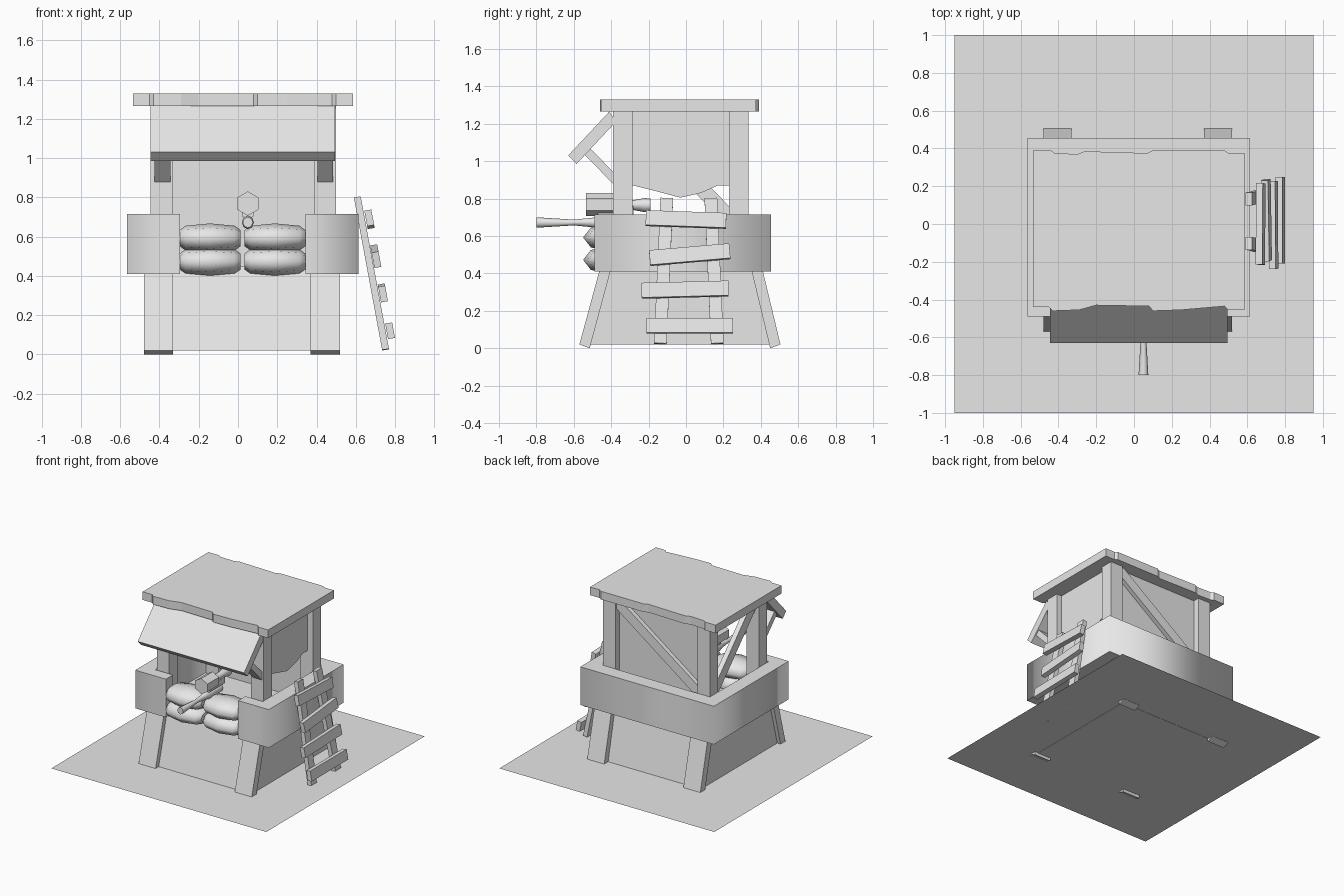
import bpy, bmesh, math
from mathutils import Matrix, Vector

cube = bpy.data.objects.get("Cube")
if cube:
    bpy.data.objects.remove(cube)

grey = bpy.data.materials.new("plain grey")
grey.use_nodes = True
colour = (0.8, 0.8, 0.8, 1)
grey.diffuse_color = colour
grey.node_tree.nodes["Principled BSDF"].inputs["Base Color"].default_value = colour


def finish(name, bm):
    bmesh.ops.recalc_face_normals(bm, faces=bm.faces)
    mesh = bpy.data.meshes.new(name)
    bm.to_mesh(mesh)
    bm.free()
    mesh.materials.append(grey)
    obj = bpy.data.objects.new(name, mesh)
    bpy.context.collection.objects.link(obj)
    return obj


def place(axis, a, b, depth):
    """Turn a 2D profile point plus depth along an axis into 3D."""
    return {"x": (depth, a, b), "y": (a, depth, b), "z": (a, b, depth)}[axis]


def prism(name, axis, pts, lo, hi, soft_corners=False):
    """Extrude a 2D profile along an axis."""
    bm = bmesh.new()
    ends = [[bm.verts.new(place(axis, a, b, d)) for a, b in pts] for d in (lo, hi)]
    for ring in ends:
        bm.faces.new(ring)
    n = len(pts)
    for i in range(n):
        j = (i + 1) % n
        side = bm.faces.new((ends[0][i], ends[0][j], ends[1][j], ends[1][i]))
        side.smooth = soft_corners
    return finish(name, bm)


def rect(a0, a1, b0, b1):
    return [(a0, b0), (a1, b0), (a1, b1), (a0, b1)]


def beam(name, axis, start, end, width, lo, hi):
    """Flat bar between two profile points."""
    s, e = Vector(start), Vector(end)
    d = (e - s).normalized() * width / 2
    off = Vector((-d.y, d.x))
    return prism(name, axis, [s - off, e - off, e + off, s + off], lo, hi)


def loft(name, axis, centre, rings, sides, ra, rb, smooth=True):
    """Stack scaled polygons along an axis; rings are (position, scale)."""
    bm = bmesh.new()
    loops = []
    for pos, s in rings:
        loop = []
        for k in range(sides):
            t = math.tau * k / sides + math.pi / 2
            p = Vector(place(axis, ra * s * math.cos(t), rb * s * math.sin(t), pos))
            loop.append(bm.verts.new(p + Vector(centre)))
        loops.append(loop)
    for l0, l1 in zip(loops, loops[1:]):
        for k in range(sides):
            m = (k + 1) % sides
            bm.faces.new((l0[k], l0[m], l1[m], l1[k])).smooth = smooth
    bm.faces.new(loops[0])
    bm.faces.new(loops[-1])
    return finish(name, bm)


# Ground sheet
bm = bmesh.new()
bm.faces.new([bm.verts.new((x, y, 0.022)) for x, y in rect(-0.95, 0.95, -1, 1)])
finish("ground_sheet", bm)

# Tapered base and splayed legs
prism("base", "x", [(-0.53, 0.02), (0.455, 0.02), (0.36, 0.45), (-0.415, 0.45)], -0.45, 0.49)
front_leg = [(-0.57, 0.02), (-0.515, 0), (-0.38, 0.5), (-0.44, 0.5)]
back_leg = [(0.505, 0.02), (0.45, 0), (0.33, 0.5), (0.39, 0.5)]
for side, x0 in (("right", -0.48), ("left", 0.37)):
    prism(side + "_front_leg", "x", front_leg, x0, x0 + 0.15)
    prism(side + "_back_leg", "x", back_leg, x0, x0 + 0.15)

# Parapet wrapping the cabin, open in the middle of the front
parapet = [(-0.295, -0.49), (-0.565, -0.49), (-0.565, 0.455), (0.615, 0.455),
           (0.615, -0.49), (0.345, -0.49), (0.345, -0.4), (0.5, -0.4),
           (0.5, 0.34), (-0.45, 0.34), (-0.45, -0.4), (-0.295, -0.4)]
belt = prism("parapet", "z", parapet, 0.41, 0.715, soft_corners=True)
sharp_spots = [Vector(parapet[i]) for i in (0, 5, 6, 11)]
for e in belt.data.edges:
    p, q = (belt.data.vertices[i].co for i in e.vertices)
    flat = abs(p.z - q.z) < 0.01
    e.use_edge_sharp = flat or any((p.xy - s).length < 0.01 for s in sharp_spots)

# Cabin posts
for side, x0 in (("right", -0.445), ("left", 0.39)):
    for end, y0 in (("front", -0.39), ("back", 0.23)):
        prism(f"{side}_{end}_post", "z", rect(x0, x0 + 0.11, y0, y0 + 0.105), 0.42, 1.27)

# Back wall, braces and hanging side cloth
prism("back_wall", "y", rect(-0.36, 0.42, 0.42, 1.27), 0.265, 0.285)
beam("back_brace", "y", (0.41, 1.25), (-0.35, 0.7), 0.08, 0.285, 0.32)
beam("right_brace", "x", (0.27, 0.66), (-0.3, 1.25), 0.08, -0.42, -0.38)
cloth = [(-0.3, 1.27), (-0.3, 0.875), (-0.2, 0.85), (-0.03, 0.805), (0.08, 0.83),
         (0.17, 0.87), (0.24, 0.87), (0.24, 1.27)]
prism("side_cloth", "x", cloth, 0.435, 0.455)

# Roof slab with ragged front and back edges
roof = [(-0.535, -0.44), (-0.45, -0.44), (-0.43, -0.46), (-0.29, -0.455), (-0.2, -0.43),
        (0.08, -0.435), (0.1, -0.46), (0.25, -0.455), (0.48, -0.435), (0.5, -0.455),
        (0.585, -0.455), (0.585, 0.375), (0.5, 0.375), (0.48, 0.39), (0.1, 0.39),
        (0.07, 0.375), (-0.26, 0.385), (-0.3, 0.37), (-0.42, 0.375), (-0.44, 0.39),
        (-0.535, 0.39)]
prism("roof", "z", roof, 1.265, 1.33)

# Tilted awning and its struts
prism("awning", "x", [(-0.41, 1.265), (-0.63, 1.03), (-0.585, 0.985), (-0.375, 1.21)], -0.445, 0.495)
for side, x0 in (("right", -0.425), ("left", 0.405)):
    beam(side + "_awning_strut", "x", (-0.535, 1.06), (-0.37, 0.89), 0.045, x0, x0 + 0.08)

# Sandbags stacked in the opening
bag = [(-0.155, 0.55), (-0.125, 0.84), (0, 1), (0.125, 0.84), (0.155, 0.55)]
for row, z in (("lower", 0.472), ("upper", 0.592)):
    for side, x in (("right", -0.142), ("left", 0.188)):
        loft(f"{row}_{side}_sandbag", "x", (x, -0.41, z), bag, 8, 0.14, 0.075)

# Mounted gun: barrel, hexagonal drum, receiver and grip
loft("gun_barrel", "y", (0.05, 0, 0.672),
     [(-0.8, 1), (-0.6, 0.55), (-0.5, 0.9), (-0.47, 1.2), (-0.3, 1.2)], 8, 0.026, 0.028)
loft("gun_drum", "y", (0.05, 0, 0.768), [(-0.535, 1), (-0.39, 1)], 6, 0.062, 0.062, False)
loft("gun_receiver", "y", (0.05, 0, 0.73), [(-0.47, 1), (-0.28, 1)], 6, 0.035, 0.05, False)
loft("gun_grip", "y", (0.05, 0, 0.765),
     [(-0.39, 0.8), (-0.28, 0.7), (-0.22, 1), (-0.19, 0.9)], 8, 0.038, 0.038)

# Leaning ladder: two stiles and four crooked rungs
lean = math.radians(10.5)


def plank(name, centre, size, roll):
    bm = bmesh.new()
    bmesh.ops.create_cube(bm, size=1)
    turn = Matrix.Rotation(-lean, 4, "Y") @ Matrix.Rotation(math.radians(roll), 4, "X")
    bm.transform(Matrix.Translation(centre) @ turn @ Matrix.Diagonal((*size, 1)))
    finish(name, bm)


plank("ladder_back_stile", (0.68, 0.15, 0.412), (0.035, 0.068, 0.79), 2.5)
plank("ladder_front_stile", (0.68, -0.12, 0.412), (0.035, 0.068, 0.79), -2.5)
rungs = [(0.12, 0.775, 0.02, 0.46, 0), (0.313, 0.738, -0.005, 0.465, 1.5),
         (0.5, 0.702, 0.02, 0.43, 5), (0.688, 0.67, 0, 0.43, -2)]
for i, (z, x, y, length, roll) in enumerate(rungs):
    plank(f"ladder_rung_{i + 1}", (x, y, z), (0.036, length, 0.08), roll)
